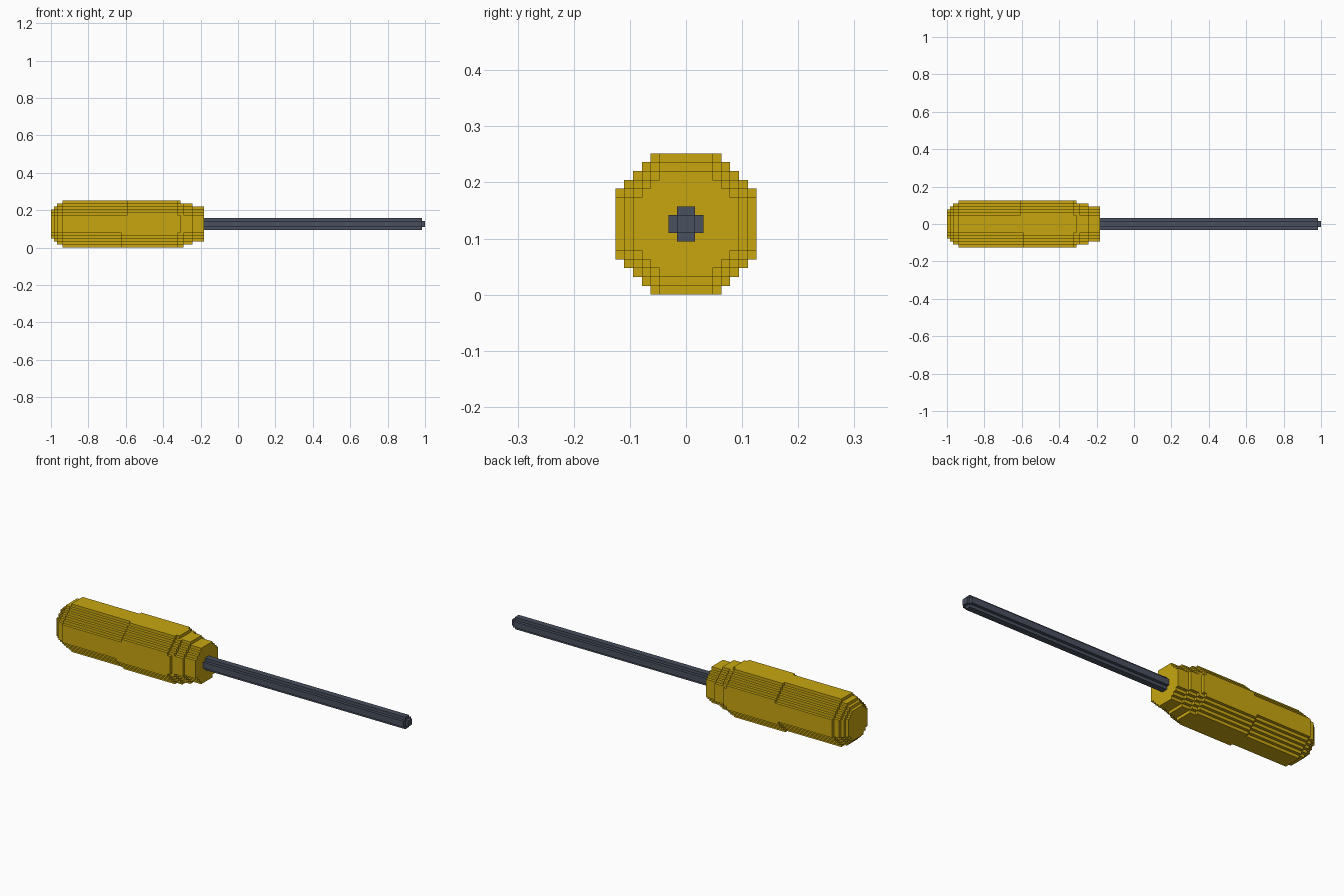
import bpy, bmesh, math
from mathutils import Vector

if "Cube" in bpy.data.objects:
    bpy.data.objects.remove(bpy.data.objects["Cube"])

V = 2 / 127          # size of one block; the tool is 127 blocks long
NECK, END = 52, 127  # block index where the shaft starts and ends


def material(name, rgb):
    m = bpy.data.materials.new(name)
    m.diffuse_color = (*rgb, 1)
    m.use_nodes = True
    m.node_tree.nodes["Principled BSDF"].inputs["Base Color"].default_value = m.diffuse_color
    return m


def octagon(y, z, ry, rz, diag):
    # block centre inside a stair-stepped octagon
    ay, az = abs(y), abs(z)
    return ay < ry and az < rz and ay + az < diag


def in_handle(i, y, z):
    if not 0 <= i < NECK:
        return False
    if i < 4:                                   # rounded butt
        r = (5, 6, 7, 7)[i]
        return octagon(y, z, r, r, r + 3)
    if i < 45:                                  # grip, fuller toward the neck
        if z > 0:
            step = 26 if y < 0 else 25
        else:
            step = 24
        diag = 12 if step <= i < 43 else 11
        r = 8 if i < 44 else 7
        bottom = 8 if z < 0 else r
        return octagon(y, z, r, bottom, diag)
    r = 7 if i < 48 else 6                      # stepped collar
    return octagon(y, z, r, r, r + 3)


def in_shaft(i, y, z):
    if not NECK <= i < END:
        return False
    ay, az = abs(y), abs(z)
    if i == END - 1:                            # small square tip
        return ay < 1 and az < 1
    return max(ay, az) < 2 and min(ay, az) < 1  # plus-shaped bar


def solid(i, y, z):
    return in_handle(i, y, z) or in_shaft(i, y, z)


def build(name, test, span, mat):
    # outer skin of the blocks that pass the test, merged into large flat faces
    bm = bmesh.new()
    cache = {}

    def vert(p):
        key = tuple(round(c) for c in p)
        if key not in cache:
            cache[key] = bm.verts.new((key[0] * V - 1, key[1] * V, (key[2] + 8) * V))
        return cache[key]

    for i in span:
        for j in range(-8, 8):
            for k in range(-8, 8):
                c = Vector((i + .5, j + .5, k + .5))
                if not test(i, c.y, c.z):
                    continue
                for axis in range(3):
                    for s in (-1, 1):
                        n = Vector((0, 0, 0))
                        n[axis] = s
                        q = c + n
                        if solid(math.floor(q.x), q.y, q.z):
                            continue
                        u = Vector((0, 0, 0))
                        u[(axis + 1) % 3] = .5
                        w = n.cross(u)
                        o = c + n * .5
                        bm.faces.new([vert(o + d) for d in (u + w, w - u, -u - w, u - w)])
    bmesh.ops.recalc_face_normals(bm, faces=bm.faces)
    bmesh.ops.dissolve_limit(bm, angle_limit=0.01, verts=bm.verts, edges=bm.edges)
    me = bpy.data.meshes.new(name)
    bm.to_mesh(me)
    bm.free()
    me.materials.append(mat)
    ob = bpy.data.objects.new(name, me)
    bpy.context.collection.objects.link(ob)
    return ob


build("handle", in_handle, range(0, NECK), material("gold yellow", (0.578, 0.381, 0.005)))
build("shaft", in_shaft, range(NECK, END), material("dark steel", (0.065, 0.080, 0.112)))
